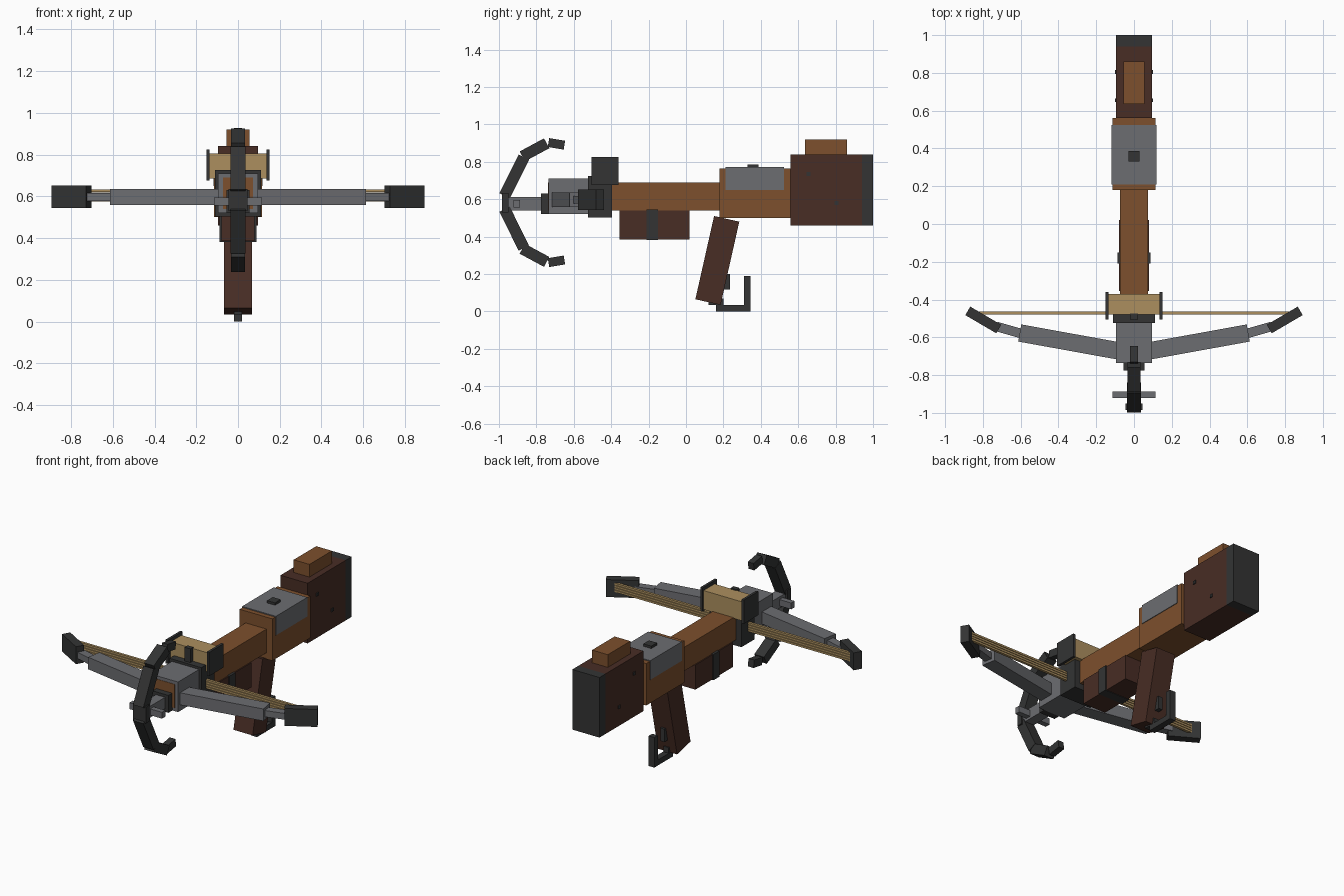
import bpy
from mathutils import Matrix, Vector

if "Cube" in bpy.data.objects:
    bpy.data.objects.remove(bpy.data.objects["Cube"])


def material(name, rgb):
    m = bpy.data.materials.new(name)
    m.diffuse_color = (*rgb, 1)
    m.use_nodes = True
    m.node_tree.nodes["Principled BSDF"].inputs["Base Color"].default_value = m.diffuse_color
    return m


WOOD = material("warm wood", (0.205, 0.08, 0.026))
DARK = material("dark wood", (0.065, 0.026, 0.018))
IRON = material("charcoal iron", (0.033, 0.034, 0.034))
STEEL = material("grey steel", (0.15, 0.153, 0.165))
TAN = material("tan", (0.413, 0.275, 0.114))

FACES = [(0, 2, 3, 1), (4, 5, 7, 6), (0, 1, 5, 4),
         (2, 6, 7, 3), (0, 4, 6, 2), (1, 3, 7, 5)]


def block(name, mat, x, y, z, matrix=Matrix()):
    """Box from three (low, high) ranges, placed by an optional matrix."""
    verts = [matrix @ Vector((a, b, c)) for a in x for b in y for c in z]
    me = bpy.data.meshes.new(name)
    me.from_pydata(verts, [], FACES)
    me.materials.append(mat)
    ob = bpy.data.objects.new(name, me)
    bpy.context.collection.objects.link(ob)
    return ob


def box(name, mat, half, y, z):
    """Box centred on x = 0."""
    return block(name, mat, (-half, half), y, z)


def beam(name, mat, p, q, half_side, half_thick, up):
    """Box running from p to q; 'up' is the thickness axis."""
    p, q, w = Vector(p), Vector(q), Vector(up)
    d = (q - p).normalized()
    s = w.cross(d)
    m = Matrix((s, d, w)).transposed().to_4x4()
    m.translation = p
    return block(name, mat, (-half_side, half_side), (0, (q - p).length),
                 (-half_thick, half_thick), m)


# Stock
box("stock", DARK, 0.095, (0.56, 0.94), (0.46, 0.84))
box("butt_plate", IRON, 0.095, (0.94, 1.0), (0.46, 0.84))
box("cheek_rest", WOOD, 0.055, (0.635, 0.86), (0.84, 0.92))
for s in (-1, 1):
    for y, z in ((0.655, 0.735), (0.805, 0.58)):
        block("stock_rivet", IRON, sorted((s * 0.09, s * 0.1)),
              (y - 0.01, y + 0.01), (z - 0.01, z + 0.01))

# Receiver and barrel
box("receiver", WOOD, 0.114, (0.18, 0.56), (0.5, 0.765))
box("receiver_plate", STEEL, 0.118, (0.21, 0.525), (0.65, 0.771))
box("receiver_knob", IRON, 0.028, (0.33, 0.387), (0.765, 0.786))
box("barrel", WOOD, 0.073, (-0.737, 0.18), (0.54, 0.69))
box("foregrip", DARK, 0.08, (-0.355, 0.02), (0.385, 0.541))
box("foregrip_band", IRON, 0.088, (-0.21, -0.15), (0.382, 0.545))

# Grip, trigger and lever
beam("grip", DARK, (0, 0.1175, 0.05), (0, 0.2175, 0.495), 0.069, 0.067, (1, 0, 0))
box("trigger", IRON, 0.014, (0.19, 0.236), (0.118, 0.2))
box("lever_base", IRON, 0.02, (0.16, 0.345), (0.0, 0.035))
box("lever_upright", IRON, 0.02, (0.31, 0.345), (0.035, 0.19))
box("lever_mount", IRON, 0.018, (0.12, 0.2), (0.035, 0.07))

# Head
box("head_collar", IRON, 0.111, (-0.525, -0.395), (0.503, 0.725))
box("head_block", STEEL, 0.095, (-0.735, -0.52), (0.52, 0.71))
box("head_nose", IRON, 0.055, (-0.775, -0.735), (0.52, 0.63))
box("bolt_box", TAN, 0.138, (-0.48, -0.37), (0.685, 0.805))
box("bolt_post", IRON, 0.02, (-0.505, -0.475), (0.7, 0.812))
for s in (-1, 1):
    block("bolt_box_side", IRON, sorted((s * 0.136, s * 0.152)),
          (-0.505, -0.36), (0.675, 0.825))

# Front rod and cross bar
box("front_rod", STEEL, 0.032, (-0.96, -0.735), (0.54, 0.612))
box("cross_bar", STEEL, 0.114, (-0.922, -0.888), (0.555, 0.595))

# Curved front prongs, mirrored above and below the rod
MID = 0.582
box("prong_hub", IRON, 0.045, (-0.985, -0.95), (0.53, 0.634))
for s in (-1, 1):
    path = [((-0.97, 0.036), (-0.867, 0.243), 0.031, 0.036),
            ((-0.875, 0.247), (-0.745, 0.317), 0.03, 0.034),
            ((-0.735, 0.321), (-0.65, 0.307), 0.024, 0.02)]
    for i, (a, b, half, wide) in enumerate(path):
        beam("prong_segment_%d" % (i + 1), IRON, (0, a[0], MID + s * a[1]),
             (0, b[0], MID + s * b[1]), half, wide, (1, 0, 0))

# Bow limbs, mirrored left and right
for s in (-1, 1):
    beam("bow_limb", STEEL, (s * 0.08, -0.672, 0.597), (s * 0.605, -0.577, 0.597),
         0.046, 0.038, (0, 0, 1))
    beam("limb_neck", STEEL, (s * 0.59, -0.582, 0.597), (s * 0.73, -0.542, 0.597),
         0.025, 0.02, (0, 0, 1))
    beam("limb_tip", IRON, (s * 0.716, -0.556, 0.598), (s * 0.88, -0.46, 0.598),
         0.026, 0.055, (0, 0, 1))

# Bowstring strands
for i in range(4):
    z = 0.582 + i * 0.015
    box("bowstring", TAN, 0.84, (-0.479, -0.463), (z - 0.006, z + 0.006))
